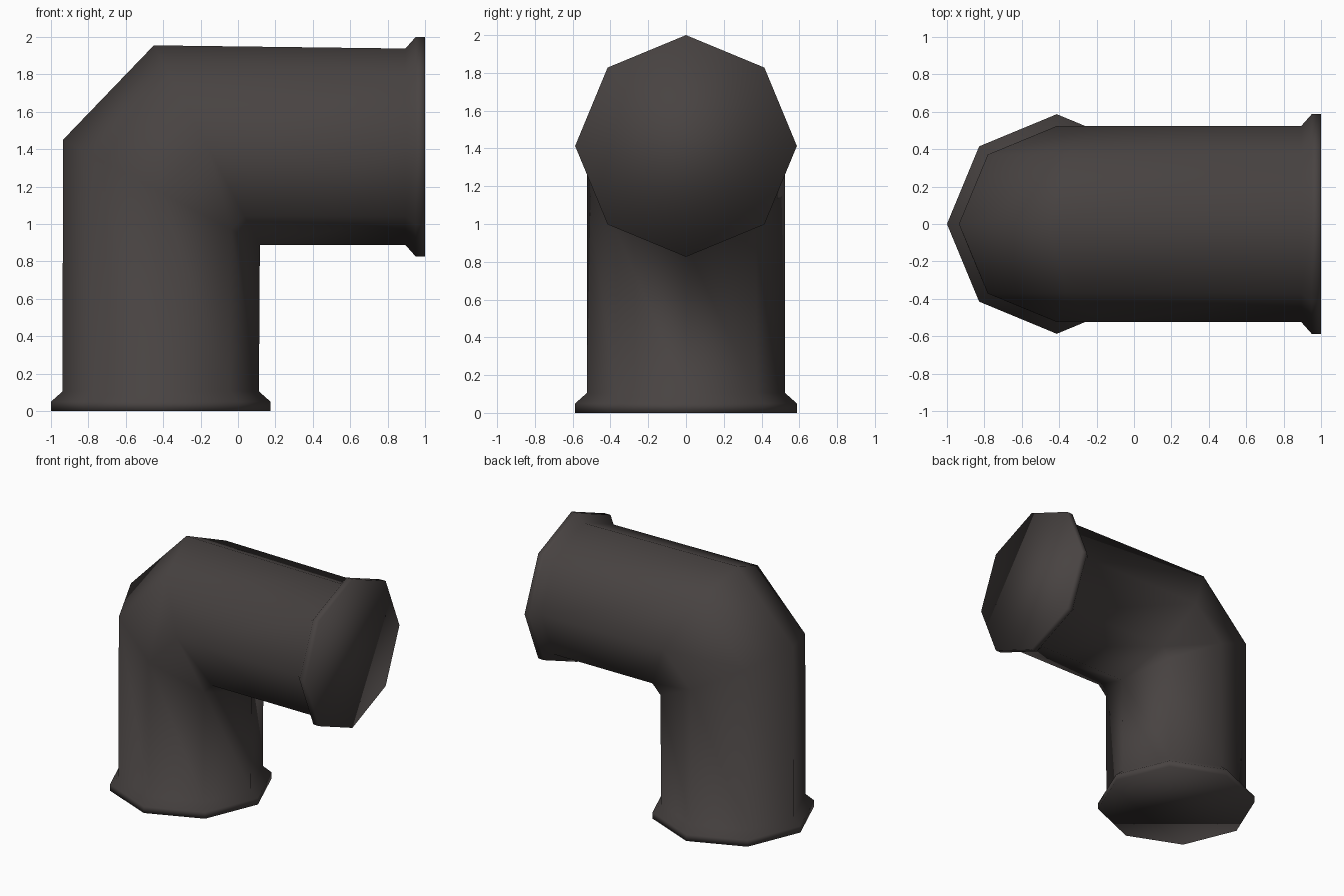
import bpy, bmesh, math
from mathutils import Vector

if "Cube" in bpy.data.objects:
    bpy.data.objects.remove(bpy.data.objects["Cube"])

R_FLANGE, R_PIPE, SIDES = 0.587, 0.525, 8
AXIS_X, AXIS_Z = -0.413, 1.413   # axes of the upright and the horizontal leg

# Each ring: (outer point xz, inner point xz, half width in y)
rings = []
for z, r in ((0, R_FLANGE), (0.05, R_FLANGE), (0.105, R_PIPE)):
    rings.append(((AXIS_X - r, z), (AXIS_X + r, z), r))
# mitred corner, both rings meet at the inner elbow point
ELBOW = (0.117, 0.887)
rings.append(((-0.936, 1.45), ELBOW, R_PIPE))
rings.append(((-0.45, 1.955), ELBOW, R_PIPE))
for x, r in ((0.895, R_PIPE), (0.95, R_FLANGE), (1.0, R_FLANGE)):
    rings.append(((x, AXIS_Z + r), (x, AXIS_Z - r), r))

bm = bmesh.new()
loops = []
for (ox, oz), (ix, iz), r in rings:
    o, i = Vector((ox, 0, oz)), Vector((ix, 0, iz))
    c, u = (o + i) / 2, (o - i) / 2
    loop = []
    for k in range(SIDES):
        a = 2 * math.pi * k / SIDES
        loop.append(bm.verts.new(c + u * math.cos(a) + Vector((0, r * math.sin(a), 0))))
    loops.append(loop)

# walls between rings, then flat end caps
for a, b in zip(loops, loops[1:]):
    for k in range(SIDES):
        n = (k + 1) % SIDES
        bm.faces.new((a[k], a[n], b[n], b[k]))
bm.faces.new(loops[0])
bm.faces.new(loops[-1])

# merge the shared inner elbow vertex
bmesh.ops.remove_doubles(bm, verts=bm.verts[:], dist=0.0005)
bmesh.ops.recalc_face_normals(bm, faces=bm.faces[:])
for f in bm.faces:
    f.smooth = True

mesh = bpy.data.meshes.new("pipe_elbow")
bm.to_mesh(mesh)
bm.free()
mat = bpy.data.materials.new("dark warm grey")
mat.diffuse_color = (0.065, 0.056, 0.054, 1)
mat.use_nodes = True
mat.node_tree.nodes["Principled BSDF"].inputs["Base Color"].default_value = mat.diffuse_color
mesh.materials.append(mat)
bpy.context.collection.objects.link(bpy.data.objects.new("pipe_elbow", mesh))
